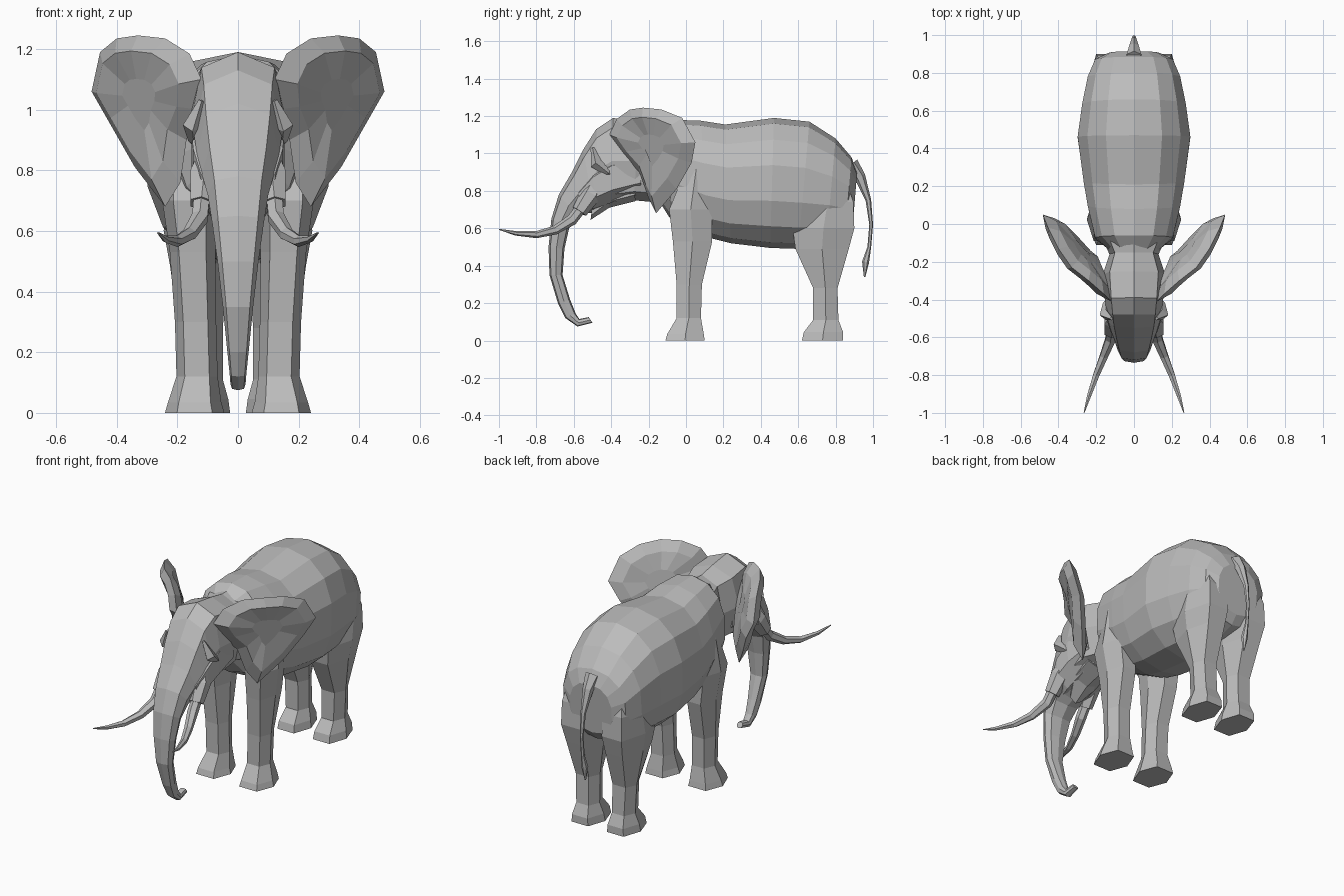
import bpy, bmesh, math
from mathutils import Vector

grey = bpy.data.materials.new("elephant_grey")
grey.diffuse_color = (0.50, 0.50, 0.50, 1)


def finish(name, bm, mirror=False):
    """Turn a bmesh into a flat shaded object, optionally mirrored in x."""
    bmesh.ops.recalc_face_normals(bm, faces=bm.faces)
    me = bpy.data.meshes.new(name)
    bm.to_mesh(me)
    bm.free()
    me.materials.append(grey)
    ob = bpy.data.objects.new(name, me)
    bpy.context.collection.objects.link(ob)
    if mirror:
        ob.modifiers.new("mirror", 'MIRROR').use_mirror_merge = False
    return ob


def skin(name, rings, mirror=False):
    """Bridge rings of points into a closed tube."""
    bm = bmesh.new()
    vs = [[bm.verts.new(p) for p in r] for r in rings]
    n = len(vs[0])
    for a, b in zip(vs, vs[1:]):
        for i in range(n):
            j = (i + 1) % n
            bm.faces.new((a[i], a[j], b[j], b[i]))
    bm.faces.new(vs[0])
    bm.faces.new(vs[-1][::-1])
    return finish(name, bm, mirror)


def power(v, p):
    return math.copysign(abs(v) ** p, v) if abs(v) > 1e-6 else 0


def loft(name, stations, n, p=1.0, turn=0.0, mirror=False):
    """Station: (y, z) of one edge, (y, z) of the opposite edge, x centre, half width."""
    rings = []
    for y0, z0, y1, z1, cx, w in stations:
        ring = []
        for i in range(n):
            a = 2 * math.pi * (i + turn) / n
            c = power(math.cos(a), p) / (math.cos(math.pi * turn / n * 2) ** p)
            s = power(math.sin(a), p)
            ring.append((cx + w * s, (y0 + y1) / 2 + (y0 - y1) / 2 * c,
                         (z0 + z1) / 2 + (z0 - z1) / 2 * c))
        rings.append(ring)
    return skin(name, rings, mirror)


def tube(name, path, n, mirror=False):
    """Round tube along points (x, y, z, radius)."""
    pts = [Vector(q[:3]) for q in path]
    rings = []
    for i, c in enumerate(pts):
        d = (pts[min(i + 1, len(pts) - 1)] - pts[max(i - 1, 0)]).normalized()
        u = d.cross(Vector((1, 0, 0))).normalized()
        v = d.cross(u)
        rings.append([c + path[i][3] * (u * math.cos(k * math.tau / n) + v * math.sin(k * math.tau / n))
                      for k in range(n)])
    return skin(name, rings, mirror)


def unite(base, parts):
    """Weld overlapping parts into one clean outer skin."""
    for part in parts:
        m = base.modifiers.new("weld", 'BOOLEAN')
        m.operation, m.solver, m.object = 'UNION', 'EXACT', part
    bpy.context.view_layer.update()
    me = bpy.data.meshes.new_from_object(base.evaluated_get(bpy.context.evaluated_depsgraph_get()))
    base.modifiers.clear()
    base.data = me
    for part in parts:
        bpy.data.objects.remove(part)


# Barrel body from shoulders to rump
body = loft("body", [
    (-0.14, 1.13, -0.14, 0.74, 0, 0.13),
    (-0.06, 1.18, -0.09, 0.66, 0, 0.21),
    (0.08, 1.175, 0.12, 0.55, 0, 0.25),
    (0.21, 1.155, 0.24, 0.52, 0, 0.272),
    (0.47, 1.19, 0.45, 0.495, 0, 0.305),
    (0.66, 1.17, 0.60, 0.49, 0, 0.28),
    (0.80, 1.08, 0.75, 0.52, 0, 0.25),
    (0.885, 0.98, 0.85, 0.55, 0, 0.21),
    (0.915, 0.90, 0.89, 0.60, 0, 0.14)], 14, 0.86)

# Neck, head and trunk in one sweep
head = loft("head_and_trunk", [
    (-0.05, 1.15, -0.06, 0.73, 0, 0.18),
    (-0.15, 1.15, -0.17, 0.74, 0, 0.13),
    (-0.25, 1.17, -0.28, 0.75, 0, 0.165),
    (-0.39, 1.19, -0.40, 0.73, 0, 0.155),
    (-0.48, 1.13, -0.46, 0.70, 0, 0.145),
    (-0.55, 1.02, -0.49, 0.685, 0, 0.135),
    (-0.61, 0.90, -0.53, 0.68, 0, 0.12),
    (-0.68, 0.78, -0.575, 0.66, 0, 0.10),
    (-0.72, 0.65, -0.625, 0.60, 0, 0.085),
    (-0.735, 0.50, -0.65, 0.49, 0, 0.067),
    (-0.73, 0.35, -0.66, 0.35, 0, 0.05),
    (-0.685, 0.20, -0.62, 0.22, 0, 0.036),
    (-0.645, 0.12, -0.59, 0.145, 0, 0.028),
    (-0.58, 0.075, -0.57, 0.115, 0, 0.025),
    (-0.50, 0.095, -0.52, 0.125, 0, 0.018)], 8, 0.72)

# Cheeks and lower jaw
cheeks = loft("cheeks", [
    (-0.24, 1.03, -0.24, 0.78, 0, 0.15),
    (-0.40, 1.00, -0.39, 0.74, 0, 0.163),
    (-0.50, 0.93, -0.49, 0.705, 0, 0.158),
    (-0.58, 0.82, -0.56, 0.69, 0, 0.13)], 8, 0.8, 0.5)
jaw = loft("lower_jaw", [
    (-0.28, 0.88, -0.27, 0.745, 0, 0.12),
    (-0.42, 0.84, -0.41, 0.71, 0, 0.10),
    (-0.50, 0.74, -0.51, 0.645, 0, 0.045)], 6)

# Brow ridges and tusk sockets
brow = tube("brow_ridge", [(0.12, -0.50, 1.03, 0.01), (0.15, -0.48, 0.945, 0.032),
                           (0.145, -0.42, 0.90, 0.02), (0.11, -0.38, 0.86, 0.01)], 4, True)
socket = tube("tusk_socket", [(0.08, -0.46, 0.88, 0.04), (0.11, -0.51, 0.78, 0.055),
                              (0.12, -0.57, 0.69, 0.042)], 6, True)

# Tusks sweeping forward and outward
tube("tusk", [(0.12, -0.56, 0.71, 0.03), (0.125, -0.61, 0.645, 0.03),
              (0.16, -0.70, 0.59, 0.024), (0.20, -0.80, 0.566, 0.019),
              (0.238, -0.91, 0.573, 0.012), (0.264, -0.998, 0.594, 0.003)], 6, True)

# Ears: an outline with a fuller inner ring on the front and back
outline = [Vector(p) for p in (
    (0.12, -0.41, 1.10), (0.16, -0.37, 1.185), (0.24, -0.30, 1.235), (0.33, -0.23, 1.245),
    (0.40, -0.13, 1.235), (0.455, -0.02, 1.19), (0.483, 0.05, 1.06), (0.42, 0.03, 0.95),
    (0.34, -0.05, 0.81), (0.24, -0.16, 0.68), (0.19, -0.20, 0.76), (0.17, -0.25, 0.90),
    (0.13, -0.34, 1.00))]
mid = Vector((0.31, -0.17, 1.04))
out = Vector((0.8, -0.6, 0))


def inner(scale, push):
    return [mid.lerp(p, scale) + out * push for p in outline]


skin("ear", [inner(0.3, 0.025), inner(0.75, 0.035), outline, inner(0.75, -0.035), inner(0.3, -0.045)], True)

# Legs with flared feet
front_leg = loft("front_leg", [
    (0.00, 0.92, 0.11, 0.92, 0.165, 0.07),
    (-0.09, 0.70, 0.14, 0.70, 0.16, 0.09),
    (-0.07, 0.53, 0.14, 0.53, 0.15, 0.075),
    (-0.05, 0.30, 0.085, 0.30, 0.14, 0.068),
    (-0.05, 0.12, 0.08, 0.12, 0.135, 0.068),
    (-0.10, 0.035, 0.095, 0.035, 0.143, 0.088),
    (-0.11, 0.0, 0.10, 0.0, 0.143, 0.098)], 6, 0.75, 0.5, True)
hind_leg = loft("hind_leg", [
    (0.68, 0.88, 0.85, 0.88, 0.13, 0.07),
    (0.62, 0.74, 0.895, 0.74, 0.135, 0.105),
    (0.57, 0.60, 0.90, 0.60, 0.135, 0.11),
    (0.585, 0.49, 0.87, 0.49, 0.13, 0.095),
    (0.68, 0.28, 0.81, 0.28, 0.122, 0.072),
    (0.68, 0.11, 0.815, 0.11, 0.118, 0.068),
    (0.63, 0.045, 0.84, 0.045, 0.118, 0.086),
    (0.62, 0.0, 0.84, 0.0, 0.118, 0.092)], 6, 0.75, 0.5, True)

unite(body, [front_leg, hind_leg])
unite(head, [cheeks, jaw, brow, socket])
unite(body, [head])

# Tail with a tuft
tube("tail", [(0, 0.88, 0.94, 0.045), (0, 0.93, 0.875, 0.03), (0, 0.975, 0.75, 0.015),
              (0, 0.99, 0.62, 0.010), (0, 0.98, 0.50, 0.010), (0, 0.96, 0.42, 0.019),
              (0, 0.955, 0.34, 0.004)], 6)
